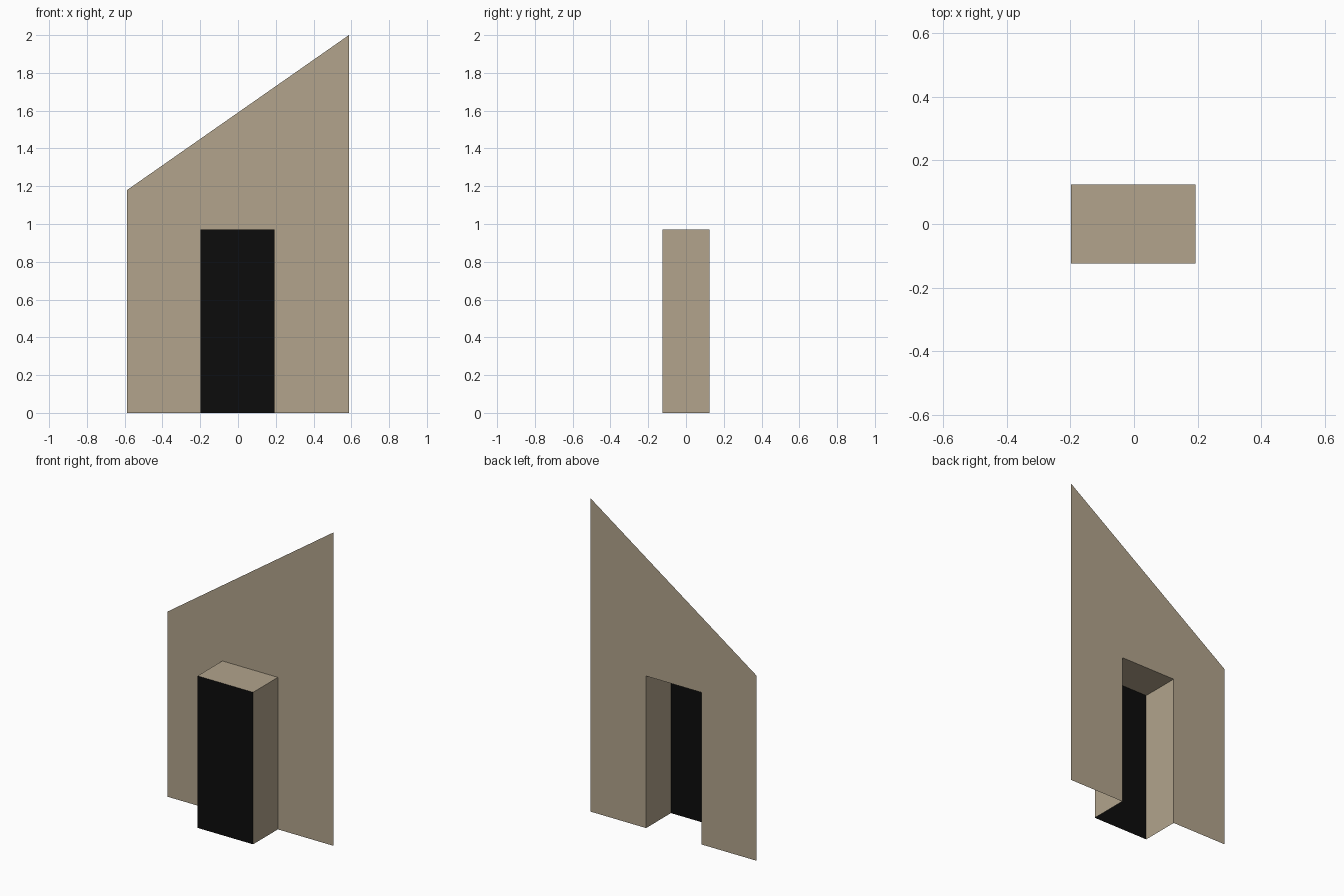
import bpy
import bmesh

cube = bpy.data.objects.get("Cube")
if cube:
    bpy.data.objects.remove(cube, do_unlink=True)


def make_material(name, rgb):
    mat = bpy.data.materials.new(name)
    mat.use_nodes = True
    color = (*rgb, 1.0)
    mat.diffuse_color = color
    mat.node_tree.nodes["Principled BSDF"].inputs["Base Color"].default_value = color
    return mat


def make_sheet(name, polygons, mat):
    """Build an object of flat, single-sided panels."""
    bm = bmesh.new()
    for points in polygons:
        bm.faces.new([bm.verts.new(p) for p in points])
    bmesh.ops.remove_doubles(bm, verts=bm.verts, dist=0.0001)
    mesh = bpy.data.meshes.new(name)
    bm.to_mesh(mesh)
    bm.free()
    mesh.materials.append(mat)
    obj = bpy.data.objects.new(name, mesh)
    bpy.context.collection.objects.link(obj)
    return obj


tan = make_material("tan plaster", (0.445, 0.371, 0.262))
black = make_material("black door", (0.0037, 0.0037, 0.0037))

# Main dimensions
half_width, low_eave, peak = 0.587, 1.18, 2.0
left, right, door_top = 0.194, -0.198, 0.97
front, back = -0.125, 0.125

# Wall with sloping top and doorway notch
outline = [(-half_width, 0), (right, 0), (right, door_top), (left, door_top),
           (left, 0), (half_width, 0), (half_width, peak), (-half_width, low_eave)]
make_sheet("gable_wall", [[(x, back, z) for x, z in outline]], tan)

# Porch sides and roof, open at the back and bottom
make_sheet("porch_surround", [
    [(right, back, 0), (right, front, 0), (right, front, door_top), (right, back, door_top)],
    [(left, front, 0), (left, back, 0), (left, back, door_top), (left, front, door_top)],
    [(right, front, door_top), (left, front, door_top), (left, back, door_top), (right, back, door_top)],
], tan)

# Door panel across the porch front
make_sheet("door_panel", [
    [(right, front, 0), (left, front, 0), (left, front, door_top), (right, front, door_top)],
], black)
